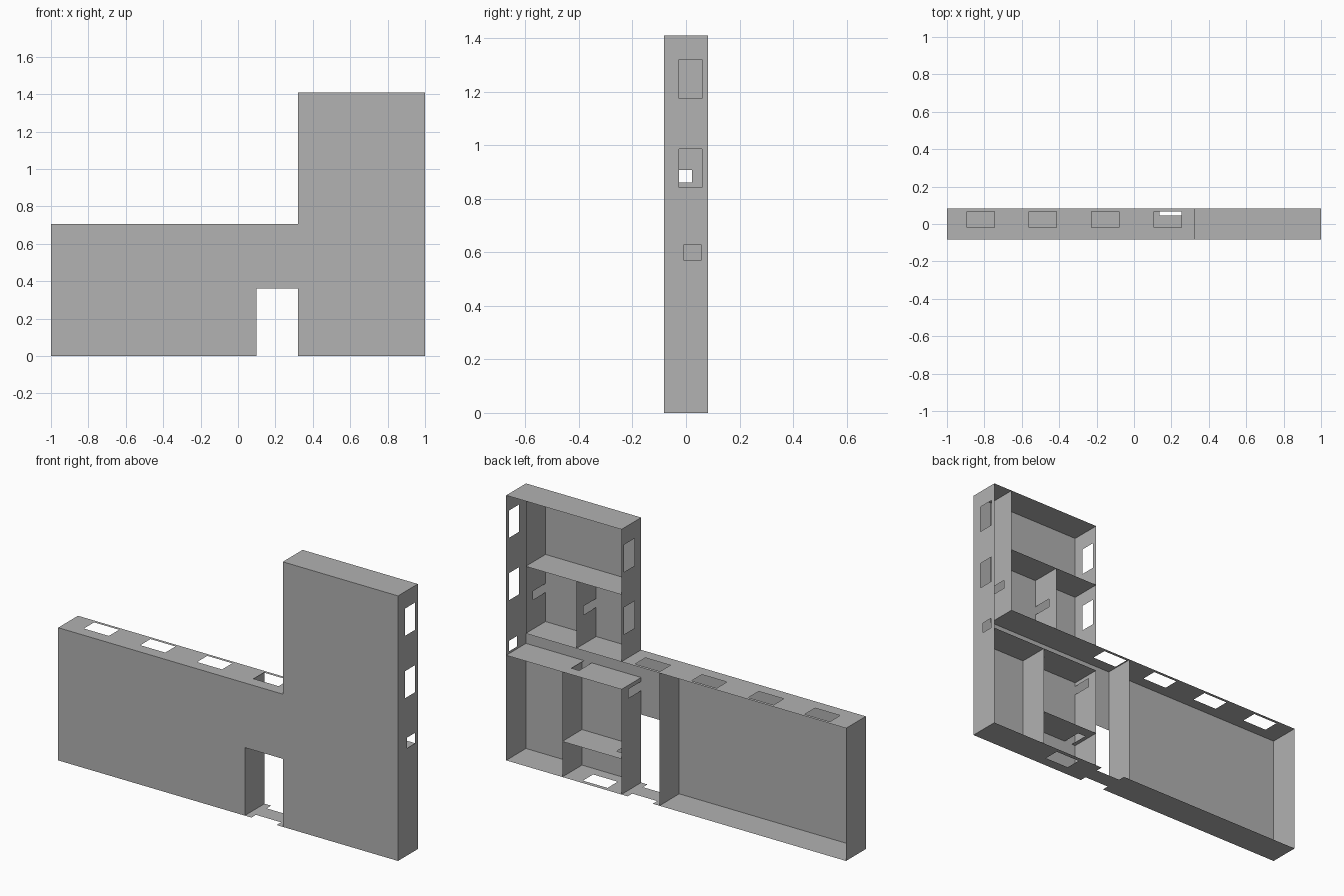
import bpy
import bmesh

old = bpy.data.objects.get("Cube")
if old:
    bpy.data.objects.remove(old, do_unlink=True)

# One plain grey for the whole shell
grey = bpy.data.materials.new("plain_grey")
grey.use_nodes = True
grey.diffuse_color = (0.445, 0.445, 0.445, 1)
grey.node_tree.nodes["Principled BSDF"].inputs["Base Color"].default_value = grey.diffuse_color

# Main dimensions
FRONT, BACK = -0.083, 0.083
LOW_TOP, HIGH_TOP = 0.706, 1.41
TOWER, PORCH = 0.322, 0.098
CORRIDOR = 0.559
BALCONY = 0.885
WIN = (-0.026, 0.06)      # depth range of windows
DOOR = (FRONT, 0.023)     # depth range of doors


def panel(name, axis, pos, span, depth, holes=(), flip=False):
    """Thin sheet across an axis, with rectangular holes (span range, depth range)."""
    us = sorted({*span, *(v for h in holes for v in h[0])})
    vs = sorted({*depth, *(v for h in holes for v in h[1])})
    bm = bmesh.new()

    def point(u, v):
        return {"x": (pos, v, u), "y": (u, pos, v), "z": (u, v, pos)}[axis]

    for u0, u1 in zip(us, us[1:]):
        for v0, v1 in zip(vs, vs[1:]):
            um, vm = (u0 + u1) / 2, (v0 + v1) / 2
            if any(h[0][0] < um < h[0][1] and h[1][0] < vm < h[1][1] for h in holes):
                continue
            corners = [(u0, v0), (u1, v0), (u1, v1), (u0, v1)]
            bm.faces.new([bm.verts.new(point(*c)) for c in corners])
    bmesh.ops.remove_doubles(bm, verts=bm.verts, dist=0.0001)
    if flip:
        bmesh.ops.reverse_faces(bm, faces=bm.faces)
    mesh = bpy.data.meshes.new(name)
    bm.to_mesh(mesh)
    bm.free()
    mesh.materials.append(grey)
    obj = bpy.data.objects.new(name, mesh)
    bpy.context.collection.objects.link(obj)
    return obj


def wall_x(name, x, z0, z1, holes=(), flip=False):
    return panel(name, "x", x, (z0, z1), (FRONT, BACK), holes, flip)


def wall_z(name, z, x0, x1, holes=(), flip=False):
    return panel(name, "z", z, (x0, x1), (FRONT, BACK), holes, flip)


# Front sheet: L-shaped, with the tall porch opening
panel("front_sheet", "y", FRONT, (-1, 1), (0, HIGH_TOP),
      [((-1, TOWER), (LOW_TOP, HIGH_TOP)), ((PORCH, TOWER), (0, 0.362))])

# Outer walls
tower_windows = [((1.175, 1.32), WIN), ((0.843, 0.987), WIN)]
wall_x("right_end_wall", -1, 0, LOW_TOP)
wall_x("left_end_wall", 1, 0, HIGH_TOP,
       tower_windows + [((0.571, 0.627), (-0.009, 0.058))], flip=True)
wall_x("tower_inner_wall", TOWER, LOW_TOP, HIGH_TOP, tower_windows)
wall_z("tower_top", HIGH_TOP, TOWER, 1)
wing_windows = [((x, x + 0.147), (-0.02, 0.066)) for x in (-0.893, -0.561, -0.227, 0.106)]
wall_z("wing_top", LOW_TOP, -1, BALCONY, wing_windows)

# Bottom wall: one window, and notches on both edges of the porch strip
wall_z("bottom_wall", 0, -1, 1,
       [((0.42, 0.565), WIN),
        ((0.137, 0.285), (FRONT, -0.045)),
        ((0.137, 0.285), (0.045, BACK))], flip=True)

# Porch walls
wall_x("porch_right_wall", PORCH, 0, LOW_TOP)
wall_x("porch_left_wall", TOWER, 0, CORRIDOR, [((0.49, 0.538), DOOR)])

# Tower partitions
tower_door = [((0.862, 0.908), DOOR)]
wall_x("balcony_wall", BALCONY, LOW_TOP, HIGH_TOP, tower_door)
wall_x("tower_partition", 0.587, LOW_TOP, 1.063, tower_door)
wall_z("tower_middle_wall", 1.063, TOWER, BALCONY)

# Lower room partitions
wall_z("corridor_wall", CORRIDOR, TOWER, 1, [((0.613, 0.658), DOOR)])
wall_x("lower_partition", 0.67, 0, CORRIDOR)
wall_z("small_room_wall", 0.189, TOWER, 0.67, [((0.345, 0.392), DOOR)])
